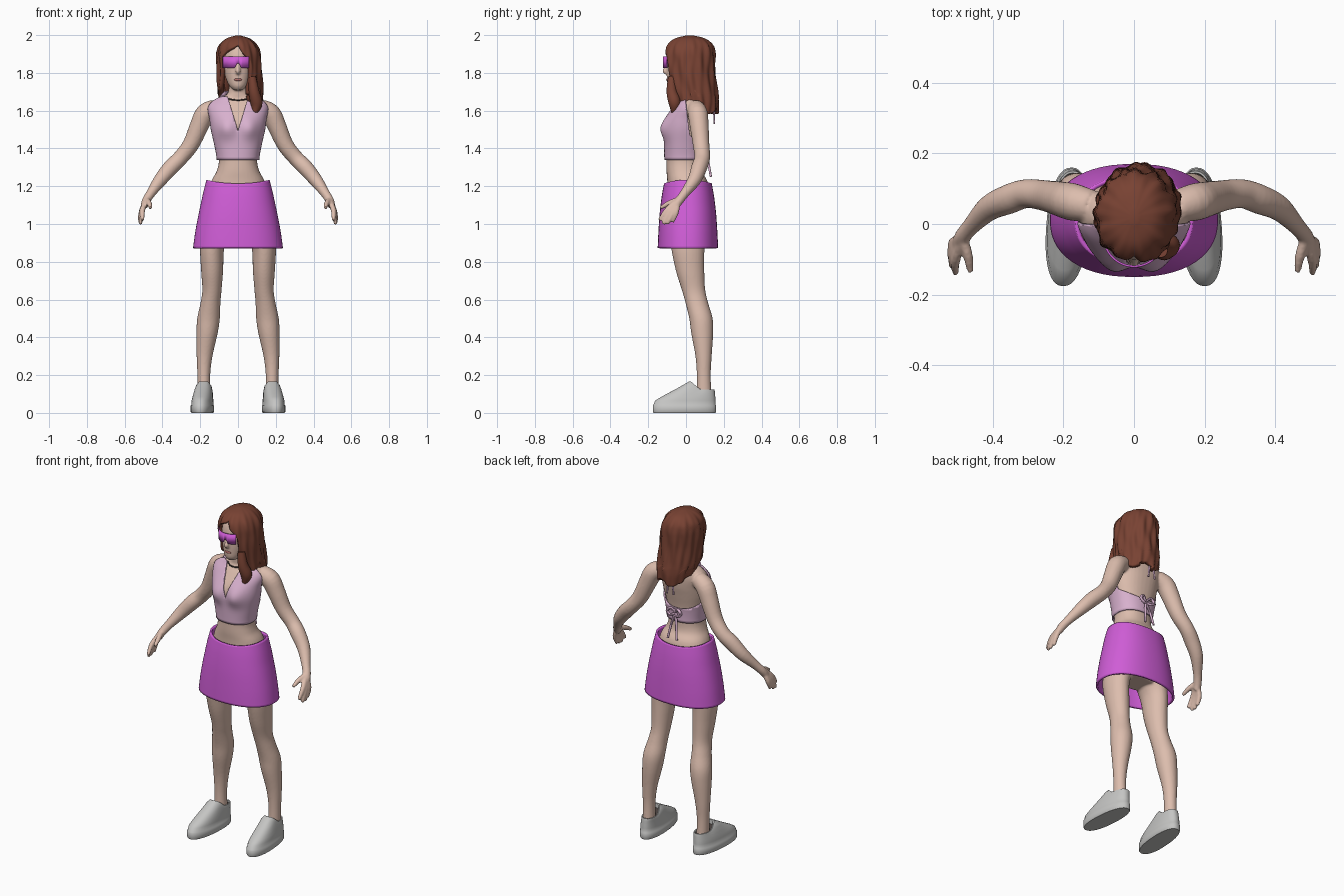
import bpy, bmesh, math
from mathutils import Vector, Matrix

if "Cube" in bpy.data.objects:
    bpy.data.objects.remove(bpy.data.objects["Cube"])

def material(name, r, g, b):
    m = bpy.data.materials.new(name)
    m.diffuse_color = (r, g, b, 1)
    m.use_nodes = True
    m.node_tree.nodes["Principled BSDF"].inputs["Base Color"].default_value = m.diffuse_color
    return m

SKIN = material("skin", .72, .51, .42)
HAIR = material("auburn hair", .19, .055, .033)
PINK = material("pale pink", .69, .44, .62)
MAGENTA = material("magenta", .63, .11, .68)
GREY = material("light grey", .56, .56, .55)
DARK = material("dark lining", .07, .055, .05)
LIP = material("lip red", .42, .15, .14)

def spline(rows, k=5):
    """Catmull-Rom resampling of rows of numbers."""
    out = []
    for i in range(len(rows) - 1):
        p0, p1, p2, p3 = (rows[max(i - 1, 0)], rows[i], rows[i + 1], rows[min(i + 2, len(rows) - 1)])
        for s in range(k):
            t = s / k
            out.append([.5 * (2 * b + (c - a) * t + (2 * a - 5 * b + 4 * c - d) * t * t
                              + (3 * b - a - 3 * c + d) * t ** 3) for a, b, c, d in zip(p0, p1, p2, p3)])
    return out + [list(rows[-1])]

def skin_rings(bm, rings, wrap=True, cap=True):
    n = len(rings[0])
    for a, b in zip(rings, rings[1:]):
        for j in range(n if wrap else n - 1):
            k = (j + 1) % n
            bm.faces.new((a[j], a[k], b[k], b[j]))
    if cap:
        bm.faces.new(rings[0][::-1])
        bm.faces.new(rings[-1])

def loft(bm, rows, n=36, e=2.0, cap=True, fn=None, mirror=1):
    """Rows (z, cx, cy, rx, ry[, open_left, open_right]) from low to high, angle 0 = front."""
    rings = []
    arc = len(rows[0]) == 7
    for r in rows:
        z, cx, cy, rx, ry = r[:5]
        lo, hi = (max(r[6], 0), 360 - max(r[5], 0)) if arc else (0, 360)
        ring = []
        for j in range(n + 1 if arc else n):
            t = math.radians(lo + (hi - lo) * j / n)
            s, c = math.sin(t), math.cos(t)
            p = Vector((cx + rx * math.copysign(abs(s) ** (2 / e), s),
                        cy - ry * math.copysign(abs(c) ** (2 / e), c), z))
            if fn:
                p = fn(p, t)
            p.x *= mirror
            ring.append(bm.verts.new(p))
        rings.append(ring)
    skin_rings(bm, rings, not arc, cap)

def tube(bm, pts, n=12, mirror=1, k=4):
    """Sweep a circle along (x, y, z, radius) points."""
    rows = spline(pts, k)
    ps = [Vector((r[0] * mirror, r[1], r[2])) for r in rows]
    rings, u = [], Vector((.31, .9, .2))
    for i, p in enumerate(ps):
        d = (ps[min(i + 1, len(ps) - 1)] - ps[max(i - 1, 0)]).normalized()
        u = (u - d * u.dot(d)).normalized()
        w = d.cross(u)
        rings.append([bm.verts.new(p + rows[i][3] * (u * math.cos(a) + w * math.sin(a)))
                      for a in [2 * math.pi * j / n for j in range(n)]])
    skin_rings(bm, rings)

def finish(bm, name, *mats, recalc=True, angle=45):
    if recalc:
        bmesh.ops.recalc_face_normals(bm, faces=bm.faces)
    me = bpy.data.meshes.new(name)
    bm.to_mesh(me)
    bm.free()
    for m in mats:
        me.materials.append(m)
    me.polygons.foreach_set("use_smooth", [True] * len(me.polygons))
    me.set_sharp_from_angle(angle=math.radians(angle))
    ob = bpy.data.objects.new(name, me)
    bpy.context.collection.objects.link(ob)
    return ob

def solidify(ob, thick, offset=-1):
    m = ob.modifiers.new("thickness", 'SOLIDIFY')
    m.thickness, m.offset = thick, offset

# ---- body: torso, head, arms, hands and legs fused into one skin
TORSO = spline([(.92, 0, .02, .11, .07), (1.0, 0, .02, .17, .11), (1.1, 0, .015, .168, .112),
                (1.22, 0, .008, .143, .107), (1.28, 0, -.01, .113, .093), (1.34, 0, -.013, .101, .09),
                (1.42, 0, -.012, .114, .092), (1.5, 0, -.005, .132, .099), (1.56, 0, .005, .14, .1),
                (1.62, 0, .025, .15, .083), (1.66, 0, .036, .122, .066), (1.69, 0, .025, .056, .054),
                (1.78, 0, .02, .046, .05)])

def bust(p, t):
    if p.y < 0:
        p.y -= .026 * math.exp(-((abs(p.x) - .06) / .045) ** 2 - ((p.z - 1.505) / .05) ** 2)
    return p

bm = bmesh.new()
loft(bm, TORSO, e=2.25, fn=bust)
loft(bm, spline([(1.708, 0, -.055, .022, .026), (1.73, 0, -.045, .045, .052), (1.77, 0, -.025, .064, .076),
                 (1.82, 0, -.012, .076, .09), (1.88, 0, 0, .08, .1), (1.93, 0, .01, .075, .095),
                 (1.97, 0, .015, .05, .065)]))
tube(bm, [(0, -.09, 1.86, .008), (0, -.106, 1.825, .011), (0, -.112, 1.808, .013), (0, -.095, 1.795, .008)])
FINGERS = [((.505, -.1, 1.075), (.505, -.14, 1.02)), ((.51, -.085, 1.065), (.515, -.122, 1.0)),
           ((.513, -.068, 1.06), (.518, -.1, 1.0)), ((.512, -.052, 1.062), (.513, -.072, 1.01)),
           ((.47, -.09, 1.11), (.463, -.135, 1.085))]
for s in (1, -1):
    tube(bm, [(.12, .05, 1.615, .046), (.172, .062, 1.585, .053), (.205, .07, 1.52, .05), (.25, .08, 1.42, .044),
              (.305, .086, 1.35, .041), (.355, .07, 1.3, .042), (.41, .045, 1.235, .036),
              (.46, -.005, 1.165, .025), (.485, -.035, 1.125, .023), (.496, -.055, 1.095, .02)], 20, s)
    for knuckle, tip in FINGERS:
        tube(bm, [(.484, -.04, 1.13, .014), (*knuckle, .0145), (*tip, .0095)], 10, s)
    loft(bm, spline([(.09, .18, .095, .034, .04), (.2, .181, .094, .034, .037), (.3, .177, .093, .042, .043),
                     (.42, .164, .086, .056, .058), (.5, .156, .079, .06, .062), (.58, .146, .058, .053, .06),
                     (.65, .138, .04, .051, .062), (.75, .137, .022, .058, .075), (.87, .137, .01, .064, .088),
                     (.95, .115, .012, .075, .095), (1.02, .09, .015, .07, .09)]), 28, mirror=s)
body = finish(bm, "body", SKIN)
rm = body.modifiers.new("fuse", 'REMESH')
rm.mode, rm.voxel_size, rm.use_smooth_shade = 'VOXEL', .006, True
sm = body.modifiers.new("soften", 'SMOOTH')
sm.factor, sm.iterations = .5, 4

# ---- lips
bm = bmesh.new()
bmesh.ops.create_uvsphere(bm, u_segments=16, v_segments=8, radius=1,
                          matrix=Matrix.Translation((0, -.096, 1.764)) @ Matrix.Diagonal((.021, .009, .008, 1)))
finish(bm, "lips", LIP)

# ---- halter top: offset copy of the torso, trimmed by planes
bm = bmesh.new()
loft(bm, [(r[0], r[1], r[2], r[3] + .008, r[4] + .008) for r in TORSO], 72, 2.25, cap=False, fn=bust)

def cut(co, no, clear):
    bmesh.ops.bisect_plane(bm, geom=bm.verts[:] + bm.edges[:] + bm.faces[:], dist=1e-5,
                           plane_co=co, plane_no=no, clear_inner=clear)

cut((0, 0, 0), (1, 0, 0), True)
cut((0, 0, 1.34), (0, 0, 1), True)
cut((0, 0, 1.672), (0, 0, -1), True)
cut((0, 0, 1.49), (.185, 0, -.055), True)
cut((0, .02, 1.47), (0, 1, .12), False)
cut((0, .02, 1.47), (0, .7, 1), False)
outside = []
for f in bm.faces:
    c = f.calc_center_median()
    if c.y > .02 - (c.z - 1.47) * .12 and c.z > 1.47 - (c.y - .02) * .7:
        outside.append(f)
bmesh.ops.delete(bm, geom=outside, context='FACES')
top = finish(bm, "halter_top", PINK, recalc=False)
top.modifiers.new("mirror", 'MIRROR')
solidify(top, .008, 0)

# ---- halter straps, bow and hanging ties
bm = bmesh.new()
for s in (1, -1):
    tube(bm, [(.085, -.01, 1.672, .012), (.065, .05, 1.695, .01), (.035, .09, 1.69, .008), (0, .105, 1.67, .008)], 8, s)
    tube(bm, [(0, .11, 1.67, .006), (.012, .145, 1.62, .006), (.022, .15, 1.53, .005)], 8, s)
    tube(bm, [(0, .098, 1.4, .008), (.025, .112, 1.425, .008), (.045, .115, 1.405, .009),
              (.025, .115, 1.385, .008), (0, .1, 1.395, .008)], 8, s)
    tube(bm, [(0, .1, 1.395, .007), (.015, .115, 1.34, .007), (.03, .132, 1.25, .006)], 8, s)
finish(bm, "top_ties", PINK)

# ---- skirt
def waist_dip(p, t):
    if p.z > 1.1:
        p.z += .018 * math.sin(t) ** 2 * (p.z - 1.1) / .11
    return p

bm = bmesh.new()
loft(bm, spline([(.872, 0, .01, .238, .16), (.96, 0, .01, .226, .156), (1.06, 0, .01, .207, .149),
                 (1.15, 0, .01, .186, .138), (1.215, 0, .01, .167, .126)]), 56, 2.25, False, waist_dip)
solidify(finish(bm, "skirt", MAGENTA, recalc=False), .012)

# ---- hair: shell with an opening for the face, long lock on one side
def waves(p, t):
    a = .004 * math.sin(9 * t + 22 * p.z) + .003 * math.sin(17 * t - 14 * p.z)
    k = min(1, (2 - p.z) / .06)
    p.x += a * k * math.sin(t)
    p.y -= a * k * math.cos(t)
    if p.z < 1.68:
        p.z += .014 * math.sin(5 * t)
    return p

bm = bmesh.new()
loft(bm, spline([(1.595, .02, .06, .108, .108, 130, 30), (1.66, .015, .05, .116, .122, 100, 25),
                 (1.72, .01, .037, .118, .127, 66, 25), (1.8, .008, .025, .118, .13, 58, 30),
                 (1.86, .005, .022, .117, .131, 55, 29), (1.91, .003, .021, .112, .13, 38, 9),
                 (1.95, 0, .021, .096, .117, 0, 0), (1.982, 0, .021, .062, .08, 0, 0),
                 (1.998, 0, .02, .012, .018, 0, 0)]), 72, cap=False, fn=waves)
bm.verts.ensure_lookup_table()
bm.faces.new(bm.verts[-73:-1])
bmesh.ops.remove_doubles(bm, verts=bm.verts, dist=1e-5)
solidify(finish(bm, "hair", HAIR, recalc=False, angle=70), .025)
bm = bmesh.new()
tube(bm, [(.075, -.075, 1.78, .02), (.085, -.075, 1.7, .028), (.098, -.06, 1.64, .032), (.09, -.065, 1.59, .014)], 16)
finish(bm, "hair_lock", HAIR)

# ---- visor glasses with a nose notch
bm = bmesh.new()
low, high = [], []
for i in range(41):
    t = math.radians(-64 + 104 * i / 40)
    x, y = .09 * math.sin(t), -.03 - .093 * math.cos(t)
    low.append(bm.verts.new((x, y, 1.827 + .022 * math.exp(-(x / .013) ** 4))))
    high.append(bm.verts.new((x, y, 1.886)))
skin_rings(bm, [low, high], False, False)
solidify(finish(bm, "visor", MAGENTA, recalc=False), .006)

# ---- necklace
bm = bmesh.new()
tube(bm, [(.064 * math.sin(a), .022 - .07 * math.cos(a), 1.676 - .02 * math.cos(a), .004)
          for a in [2 * math.pi * i / 24 for i in range(25)]], 6, k=2)
finish(bm, "necklace", DARK)

# ---- shoes: low heel collar, raised tongue, dark lining on top
def collar(p, t):
    if p.z > .09:
        p.z -= (p.z - .09) * .55 * min(1, max(0, (p.y - .025) / .05))
    p.x -= .07 * p.y
    return p

for s, side in ((1, "left"), (-1, "right")):
    bm = bmesh.new()
    loft(bm, [(0, .188, -.008, .056, .165), (.006, .188, -.008, .06, .168), (.038, .188, -.008, .06, .168),
              (.042, .188, -.008, .057, .165), (.065, .188, -.003, .056, .16), (.085, .187, .012, .053, .143),
              (.105, .186, .03, .05, .124), (.13, .185, .053, .046, .1), (.15, .184, .07, .043, .082),
              (.167, .184, .084, .04, .066), (.165, .184, .084, .034, .06), (.14, .184, .084, .033, .058)],
         40, 2.3, True, collar, s)
    bm.faces.ensure_lookup_table()
    bm.faces[-1].material_index = 1
    finish(bm, side + "_shoe", GREY, DARK)
